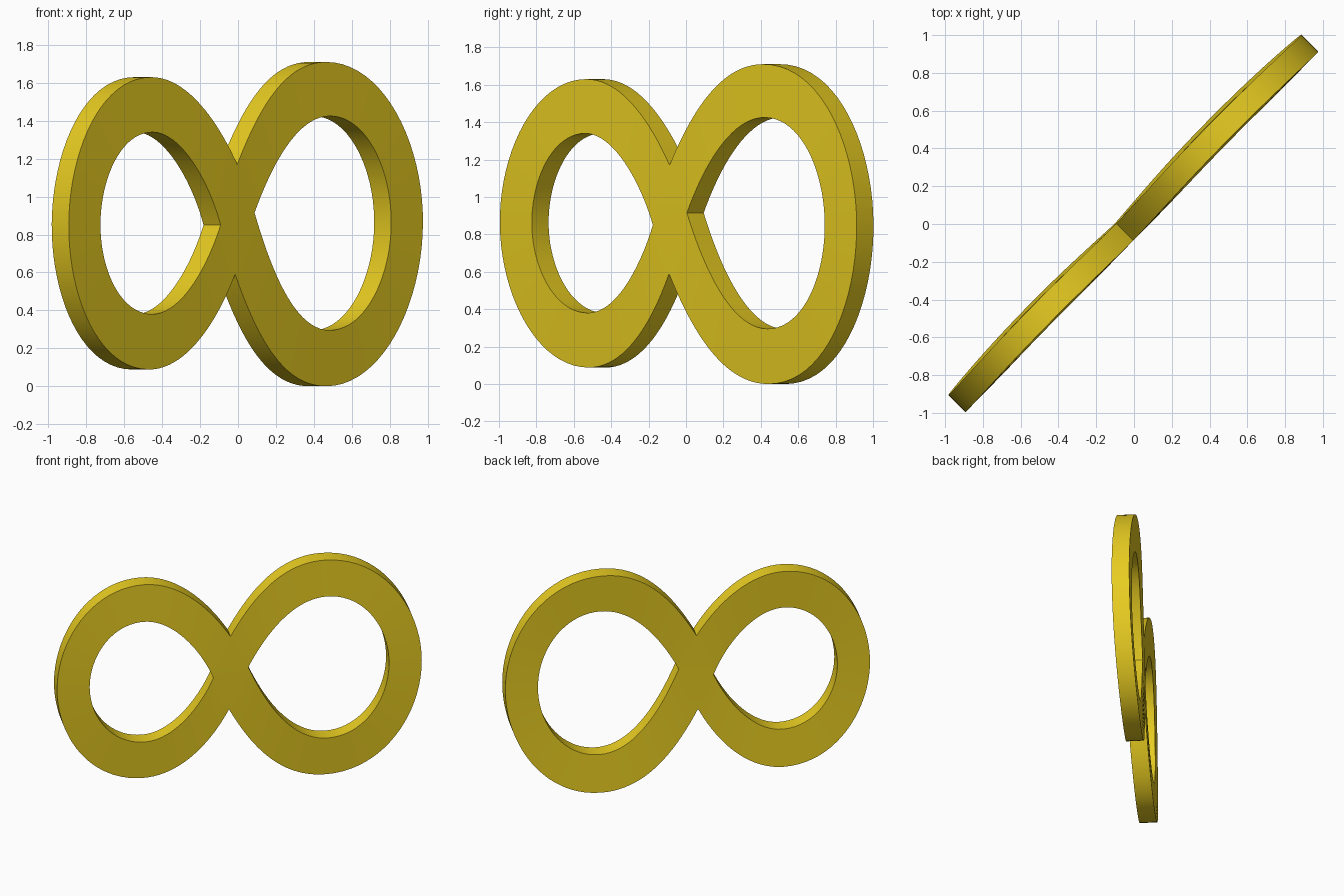
import bpy, bmesh, math

if "Cube" in bpy.data.objects:
    bpy.data.objects.remove(bpy.data.objects["Cube"])

MID, HALF = 0.857, 0.0635      # mid height and half thickness
STEPS = 20


def bezier(p0, p1, p2, p3):
    pts = []
    for i in range(STEPS + 1):
        t = i / STEPS
        s = 1 - t
        pts.append(tuple(s**3 * a + 3 * s * s * t * b + 3 * s * t * t * c + t**3 * d
                         for a, b, c, d in zip(p0, p1, p2, p3)))
    return pts


def half_path(start, lean, crown, end):
    """Tip -> top or bottom crown -> outer end; (along, height) points."""
    du, dz = end[0] - crown[0], end[1] - crown[1]
    c1 = (crown[0] - (crown[0] - start[0]) * 0.42, crown[1])
    a = bezier(start, lean, c1, crown)
    b = bezier(crown, (crown[0] + du * 0.6, crown[1]), (end[0], end[1] - dz * 0.5), end)
    return a + b[1:]


def loop_path(upper, lower):
    return half_path(*upper) + half_path(*lower)[::-1][1:]


TOP, BOT = (-0.065, 1.17), (-0.075, 0.59)          # crossing notches
R_TIP, L_TIP = (0.065, 0.915), (-0.19, 0.85)       # hole points

# Outer and inner outlines of the two loops
right_outer = loop_path((TOP, (0.12, 1.50), (0.62, 1.71), (1.335, MID)),
                        (BOT, (0.12, 0.22), (0.64, 0.0), (1.335, MID)))
right_inner = loop_path((R_TIP, (0.20, 1.18), (0.64, 1.425), (1.096, MID)),
                        (R_TIP, (0.21, 0.57), (0.65, 0.295), (1.096, MID)))
left_outer = loop_path((TOP, (-0.21, 1.40), (-0.70, 1.63), (-1.335, MID)),
                       (BOT, (-0.22, 0.31), (-0.70, 0.088), (-1.335, MID)))
left_inner = loop_path((L_TIP, (-0.28, 1.08), (-0.70, 1.34), (-1.096, MID)),
                       (L_TIP, (-0.29, 0.62), (-0.69, 0.38), (-1.096, MID)))

bm = bmesh.new()
cache = {}


def vert(p, side):
    """Place a point on the diagonal, gently bowed sheet."""
    key = (round(p[0], 5), round(p[1], 5), side)
    if key not in cache:
        u, z = p
        h = (z - MID) / 0.855
        n = -0.005 - 0.0105 * u - 0.025 * h * h + 0.010 * h + side * HALF
        r = math.sqrt(2)
        cache[key] = bm.verts.new(((u + n) / r, (u - n) / r, z))
    return cache[key]


def face(*vs):
    bm.faces.new(vs)


# Front and back faces, with rims around both outlines
for outer, inner in ((right_outer, right_inner), (left_outer, left_inner)):
    for i in range(len(outer) - 1):
        for side in (1, -1):
            face(vert(outer[i], side), vert(outer[i + 1], side),
                 vert(inner[i + 1], side), vert(inner[i], side))
        for path in (outer, inner):
            face(vert(path[i], 1), vert(path[i + 1], 1),
                 vert(path[i + 1], -1), vert(path[i], -1))

# Centre of the crossing
for side in (1, -1):
    face(*(vert(p, side) for p in (TOP, R_TIP, BOT, L_TIP)))

bmesh.ops.recalc_face_normals(bm, faces=bm.faces[:])
mesh = bpy.data.meshes.new("infinity_band")
bm.to_mesh(mesh)
bm.free()
band = bpy.data.objects.new("infinity_band", mesh)
bpy.context.collection.objects.link(band)

gold = bpy.data.materials.new("yellow")
gold.diffuse_color = (0.80, 0.60, 0.015, 1)
gold.use_nodes = True
gold.node_tree.nodes["Principled BSDF"].inputs["Base Color"].default_value = gold.diffuse_color
mesh.materials.append(gold)

bpy.context.view_layer.objects.active = band
band.select_set(True)
bpy.ops.object.shade_smooth_by_angle(angle=math.radians(30))
